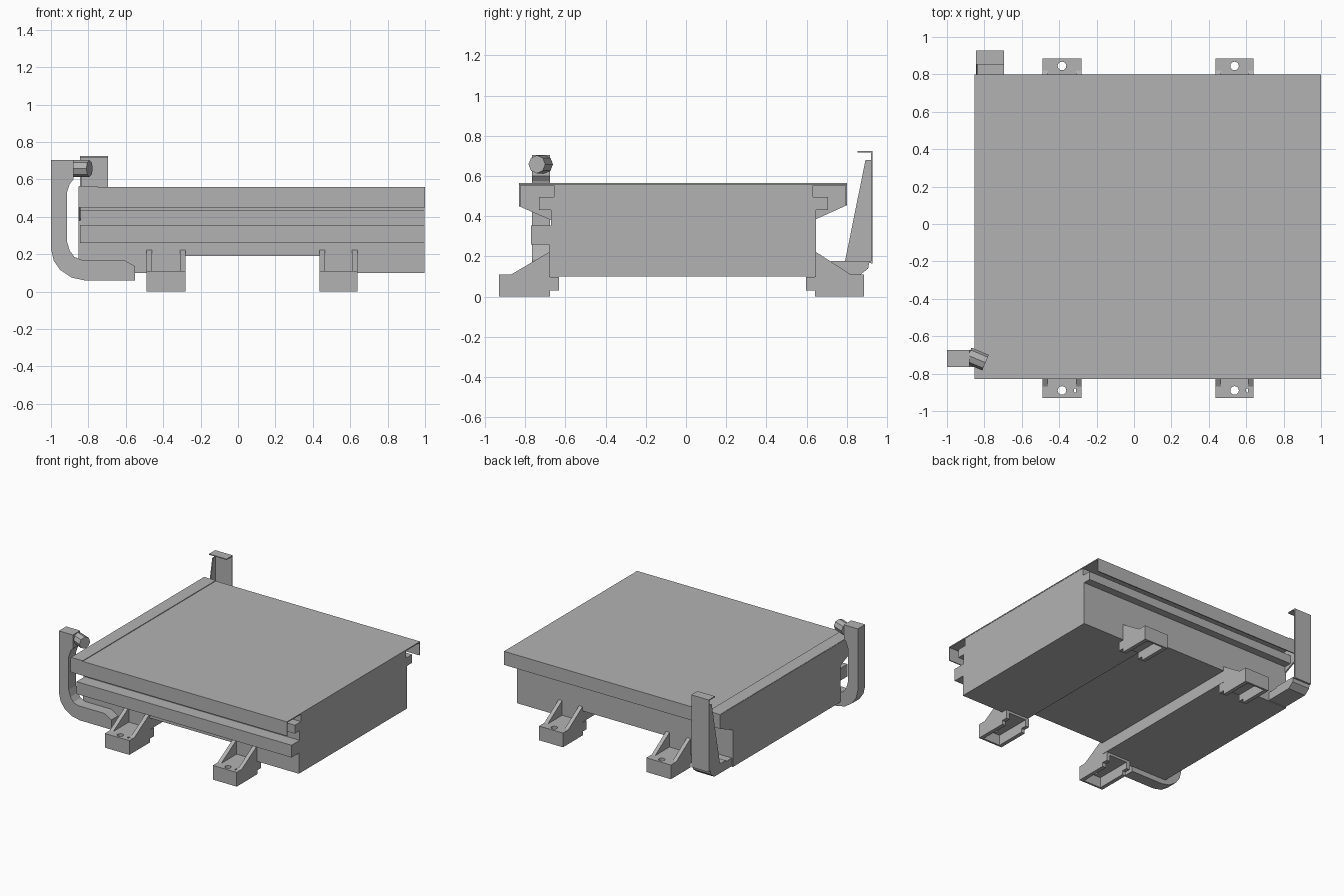
import bpy, bmesh, math
from mathutils import Vector

if "Cube" in bpy.data.objects:
    bpy.data.objects.remove(bpy.data.objects["Cube"], do_unlink=True)

grey = bpy.data.materials.new("plain_grey")
grey.use_nodes = True
colour = (0.448, 0.448, 0.448, 1)
grey.diffuse_color = colour
grey.node_tree.nodes["Principled BSDF"].inputs["Base Color"].default_value = colour


def finish(name, bm):
    bmesh.ops.recalc_face_normals(bm, faces=bm.faces)
    mesh = bpy.data.meshes.new(name)
    bm.to_mesh(mesh)
    bm.free()
    mesh.materials.append(grey)
    ob = bpy.data.objects.new(name, mesh)
    bpy.context.collection.objects.link(ob)
    return ob


def extrude(name, profile, axis, start, end):
    """Extrude a profile along x (points are y, z) or y (points are x, z)."""
    bm = bmesh.new()
    if axis == "x":
        verts = [bm.verts.new((start, u, v)) for u, v in profile]
        step = Vector((end - start, 0, 0))
    else:
        verts = [bm.verts.new((u, start, v)) for u, v in profile]
        step = Vector((0, end - start, 0))
    face = bm.faces.new(verts)
    made = bmesh.ops.extrude_face_region(bm, geom=[face], use_keep_orig=True)
    moved = [g for g in made["geom"] if isinstance(g, bmesh.types.BMVert)]
    bmesh.ops.translate(bm, verts=moved, vec=step)
    return finish(name, bm)


def box(name, x, y, z):
    y = sorted(y)
    return extrude(name, [(y[0], z[0]), (y[1], z[0]), (y[1], z[1]), (y[0], z[1])], "x", *x)


def cylinder(name, centre, radius, depth, sides, along_x=False):
    bm = bmesh.new()
    bmesh.ops.create_cone(bm, cap_ends=True, segments=sides, radius1=radius,
                          radius2=radius, depth=depth)
    ob = finish(name, bm)
    ob.location = centre
    if along_x:
        ob.rotation_euler = (math.pi / 8, math.pi / 2, 0)
    return ob


def cut(target, cutter):
    cutter.hide_render = True
    mod = target.modifiers.new("cut", "BOOLEAN")
    mod.operation = "DIFFERENCE"
    mod.solver = "EXACT"
    mod.object = cutter
    bpy.context.view_layer.objects.active = target
    bpy.ops.object.modifier_apply(modifier=mod.name)
    bpy.data.objects.remove(cutter, do_unlink=True)


LEFT, RIGHT = -0.85, 1.0
FRONT, BACK = -0.83, 0.80

# Main case with side rails, a front ledge and a channel under the floor
body = extrude("body", [
    (-0.68, 0.10), (-0.68, 0.26), (-0.77, 0.26), (-0.77, 0.355), (-0.67, 0.355),
    (-0.67, 0.43), (-0.73, 0.43), (-0.73, 0.495), (-0.655, 0.495), (-0.655, 0.557),
    (0.63, 0.557), (0.63, 0.495), (0.705, 0.495), (0.705, 0.43), (0.645, 0.43),
    (0.645, 0.10)], "x", LEFT + 0.005, RIGHT - 0.002)
cut(body, box("channel_cutter", (-0.28, 0.44), (-1, 1), (0, 0.19)))

# Folded sheet lid, open at the right end
t = 0.008
extrude("lid", [
    (FRONT, 0.45), (FRONT, 0.56), (BACK, 0.56), (BACK, 0.455), (BACK - t, 0.455),
    (BACK - t, 0.56 - t), (FRONT + t, 0.56 - t), (FRONT + t, 0.45)], "x", LEFT, RIGHT)
box("lid_flap", (LEFT, LEFT + 0.1), (FRONT, BACK), (0.558, 0.565))

# Plate closing the left end
extrude("end_plate", [
    (FRONT, 0.563), (FRONT, 0.45), (-0.67, 0.38), (-0.68, 0.10),
    (0.645, 0.10), (0.645, 0.385), (BACK, 0.455), (BACK, 0.563)],
    "x", LEFT - 0.003, LEFT + 0.008)


# Mounting feet: hollow shoes with two gussets and bolt holes
def foot(name, x0, x1, side, inner, outer, shelf):
    w = 0.03
    mid = (x0 + x1) / 2
    deck = box(name + "_deck", (x0, x1), (side * inner, side * outer), (0.08, 0.11))
    hole_y = side * (outer - 0.04)
    cut(deck, cylinder("bolt_cutter", (mid, hole_y, 0.1), 0.023, 0.2, 16))
    if side < 0:
        cut(deck, cylinder("pin_cutter", (x1 - 0.03, hole_y, 0.1), 0.012, 0.2, 12))
    box(name + "_end_wall", (x0 + w, x1 - w), (side * (outer - 0.015), side * outer), (0, 0.08))
    tongue = inner - 0.045
    for label, a in (("left", x1 - w), ("right", x0)):
        extrude(name + "_wall_" + label, [
            (side * outer, 0), (side * outer, 0.11), (side * shelf, 0.11),
            (side * inner, 0.225), (side * inner, 0.098), (side * tongue, 0.098),
            (side * tongue, 0.03), (side * inner, 0.03), (side * inner, 0)],
            "x", a, a + w)
    box(name + "_tongue", (x0 + w, x1 - w), (side * tongue, side * inner), (0.08, 0.098))


for label, x0, x1 in (("right", -0.49, -0.28), ("left", 0.435, 0.64)):
    foot("front_foot_" + label, x0, x1, -1, 0.675, 0.93, 0.87)
    foot("back_foot_" + label, x0, x1, 1, 0.642, 0.885, 0.82)

# Hooked arm with a clamping screw
extrude("clamp_arm", [
    (-1.0, 0.705), (-0.88, 0.705), (-0.88, 0.60), (-0.90, 0.575), (-0.915, 0.53),
    (-0.915, 0.27), (-0.90, 0.22), (-0.875, 0.185), (-0.835, 0.17), (-0.61, 0.17),
    (-0.55, 0.135), (-0.55, 0.06), (-0.82, 0.06), (-0.89, 0.075), (-0.95, 0.115),
    (-0.985, 0.165), (-1.0, 0.23)], "y", -0.765, -0.675)
cylinder("clamp_screw", (-0.84, -0.722, 0.658), 0.045, 0.10, 8, along_x=True)

# Upright back bracket: plate, top lip, gusset and base
BX = (-0.845, -0.695)
box("bracket_plate", BX, (0.92, 0.928), (0.165, 0.725))
box("bracket_lip", BX, (0.852, 0.928), (0.718, 0.725))
extrude("bracket_gusset", [(0.79, 0.175), (0.892, 0.68), (0.922, 0.68), (0.922, 0.175)],
        "x", BX[0], BX[0] + 0.008)
box("bracket_shelf", BX, (0.72, 0.922), (0.168, 0.178))
extrude("bracket_base", [
    (0.64, 0.105), (0.86, 0.105), (0.905, 0.14), (0.91, 0.168), (0.64, 0.168)],
    "x", *BX)
